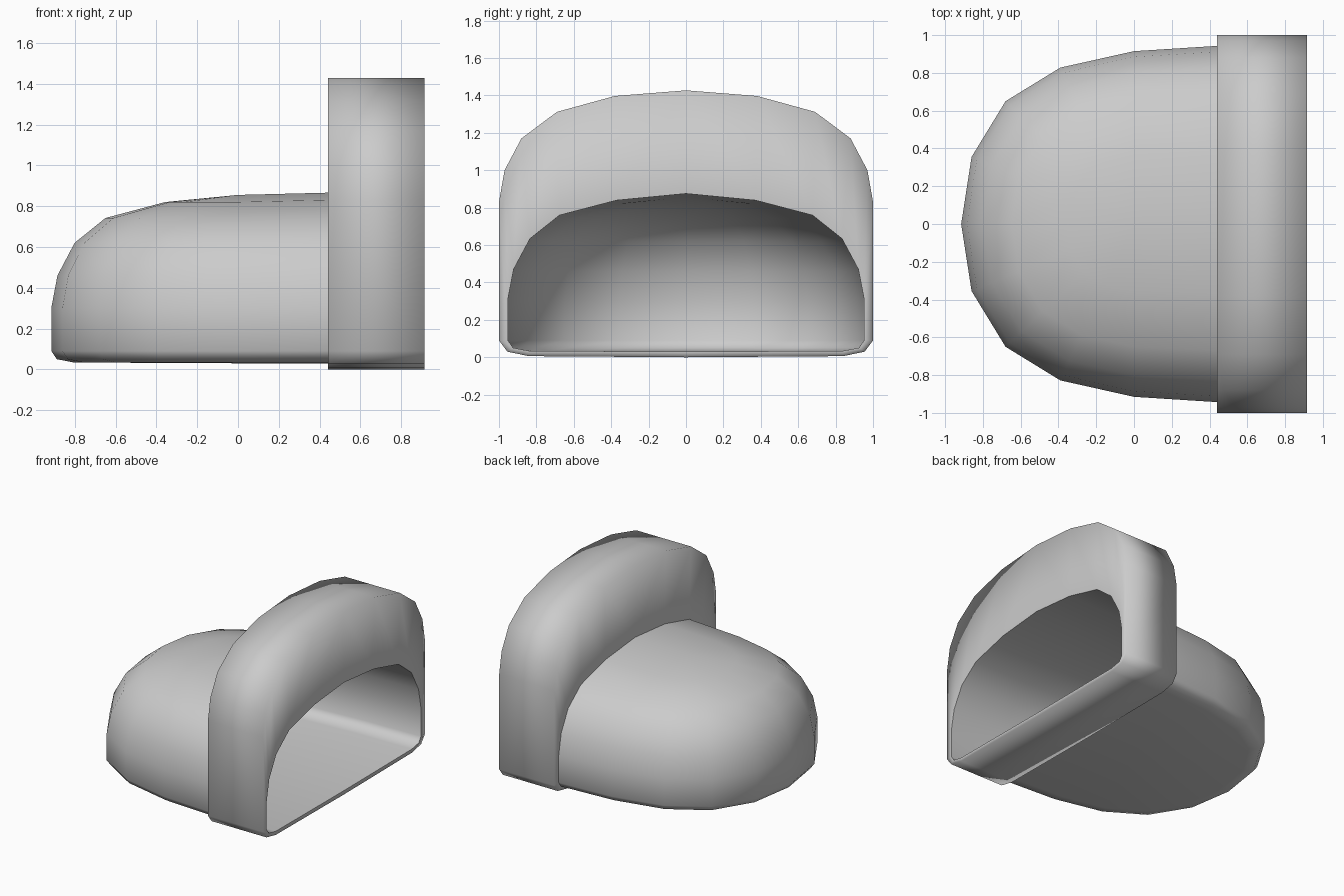
import bpy, bmesh, math

if "Cube" in bpy.data.objects:
    bpy.data.objects.remove(bpy.data.objects["Cube"])

# Half profile of the shell: (fraction of half width, height), top to floor
SHELL = [(0, .855), (.39, .82), (.71, .742), (.875, .62), (.967, .46), (1, .30),
         (1, .09), (.97, .05), (.88, .034), (0, .03)]
# Half profile of the raised collar: (y, height), same number of points
COLLAR = [(0, 1.427), (.38, 1.397), (.69, 1.312), (.88, 1.17), (.97, 1.0), (1, .83),
          (1, .09), (.955, .03), (.84, .006), (0, 0)]
X0, X1 = .44, .915


def shell_column(x, side, half_width, lift):
    # straight cross-section of the shell at x; lift fades towards the floor
    return [(x, side * s * half_width, z + lift * (z - .03) / .825) for s, z in SHELL]


def collar_column(x, side):
    return [(x, side * y, z) for y, z in COLLAR]


def build(name, strips):
    # skin neighbouring columns of points with quads
    bm = bmesh.new()
    for cols in strips:
        grid = [[bm.verts.new(p) for p in c] for c in cols]
        for a, b in zip(grid, grid[1:]):
            for i in range(len(a) - 1):
                bm.faces.new((a[i], a[i + 1], b[i + 1], b[i]))
    bmesh.ops.remove_doubles(bm, verts=bm.verts[:], dist=1e-4)
    bmesh.ops.dissolve_degenerate(bm, edges=bm.edges[:], dist=1e-5)
    bmesh.ops.recalc_face_normals(bm, faces=bm.faces[:])
    for f in bm.faces:
        f.smooth = True
    me = bpy.data.meshes.new(name)
    bm.to_mesh(me)
    bm.free()
    ob = bpy.data.objects.new(name, me)
    bpy.context.collection.objects.link(ob)
    return ob


# Domed shell: half-round nose, then a straight run out to the open end
plan = [(0, .915), (-.39, .828), (-.68, .65), (-.86, .355), (-.915, 0)]
plan += [(x, -y) for x, y in plan[-2::-1]]
nose = [[(s * x, s * y, z) for s, z in SHELL] for x, y in plan]
cols = [shell_column(X1, 1, .953, .02), shell_column(X0, 1, .943, .011)] + nose
cols += [shell_column(X0, -1, .943, .011), shell_column(X1, -1, .953, .02)]
build("domed_shell", [cols])

# Raised collar around the opening: back face, outer wall, front face
build("opening_collar", [[shell_column(X0, k, .943, .011), collar_column(X0, k),
                          collar_column(X1, k), shell_column(X1, k, .953, .02)]
                         for k in (1, -1)])
